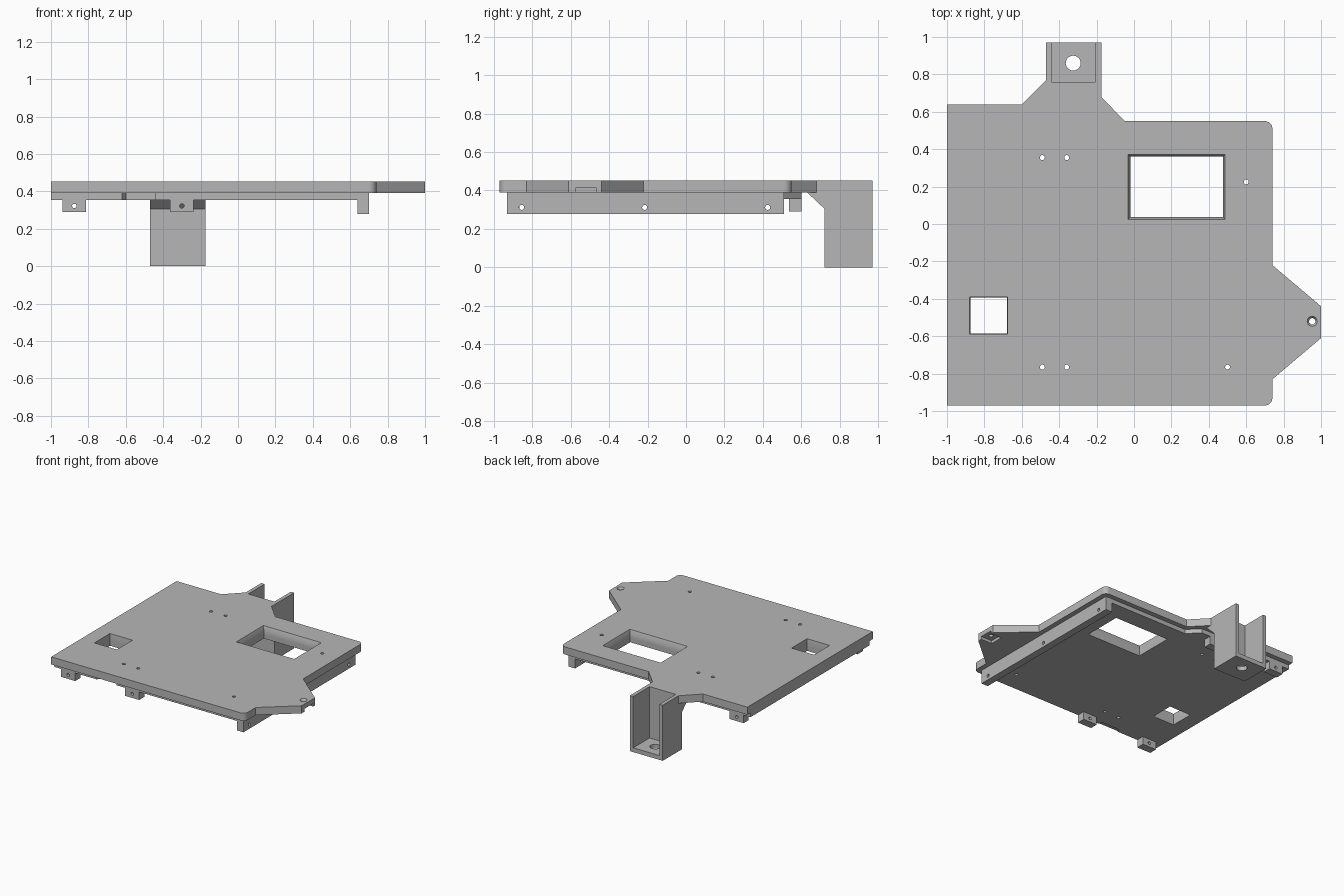
import bpy, bmesh, math
from mathutils import Vector

cube = bpy.data.objects.get("Cube")
if cube:
    bpy.data.objects.remove(cube, do_unlink=True)

grey = bpy.data.materials.new("plain_grey")
grey.use_nodes = True
grey.diffuse_color = (0.47, 0.47, 0.47, 1)
grey.node_tree.nodes["Principled BSDF"].inputs["Base Color"].default_value = grey.diffuse_color

TOP, MID, LOW = 0.452, 0.39, 0.355


def loft(name, bottom, top):
    """Closed solid between two matching loops of points."""
    bm = bmesh.new()
    a = [bm.verts.new(p) for p in bottom]
    b = [bm.verts.new(p) for p in top]
    n = len(a)
    bm.faces.new(a[::-1])
    bm.faces.new(b)
    for i in range(n):
        j = (i + 1) % n
        bm.faces.new((a[i], a[j], b[j], b[i]))
    bmesh.ops.recalc_face_normals(bm, faces=bm.faces)
    mesh = bpy.data.meshes.new(name)
    bm.to_mesh(mesh)
    bm.free()
    mesh.materials.append(grey)
    obj = bpy.data.objects.new(name, mesh)
    bpy.context.collection.objects.link(obj)
    return obj


def slab(name, outline, z0, z1):
    return loft(name, [(x, y, z0) for x, y in outline], [(x, y, z1) for x, y in outline])


def rect(x0, x1, y0, y1):
    return [(x0, y0), (x1, y0), (x1, y1), (x0, y1)]


def box(name, x0, x1, y0, y1, z0, z1):
    return slab(name, rect(x0, x1, y0, y1), z0, z1)


def rod(centre, radius, length, axis, r2=None):
    """Round cutter along an axis."""
    u = Vector((0, 0, 1)) if axis != "Z" else Vector((1, 0, 0))
    w = Vector([float(axis == k) for k in "XYZ"])
    v = w.cross(u)
    loops = []
    for side, r in ((-0.5, radius), (0.5, r2 or radius)):
        c = Vector(centre) + w * length * side
        loops.append([c + (u * math.cos(t) + v * math.sin(t)) * r
                      for t in (math.tau * i / 24 for i in range(24))])
    return loft("cutter", *loops)


def cut(obj, cutters):
    """Subtract the cutters and bake the result."""
    for c in cutters:
        c.hide_render = True
        m = obj.modifiers.new("cut", "BOOLEAN")
        m.operation, m.solver, m.object = "DIFFERENCE", "EXACT", c
    dg = bpy.context.evaluated_depsgraph_get()
    dg.update()
    mesh = bpy.data.meshes.new_from_object(obj.evaluated_get(dg))
    obj.modifiers.clear()
    obj.data = mesh


def corner(cx, cy, r, start):
    return [(cx + r * math.cos(math.radians(start + k * 15)),
             cy + r * math.sin(math.radians(start + k * 15))) for k in range(7)]


# Top plate with bracket arm, side tab and two rounded corners
plate = slab("top_plate",
             [(-1, -0.97)] + corner(0.70, -0.93, 0.04, -90)
             + [(0.74, -0.83), (1, -0.61), (1, -0.44), (0.74, -0.22)]
             + corner(0.70, 0.51, 0.04, 0)
             + [(-0.05, 0.55), (-0.175, 0.68), (-0.175, 0.97), (-0.47, 0.97),
                (-0.47, 0.77), (-0.60, 0.64), (-1, 0.64)], MID, TOP)

# Inset lower layer with a shallow front notch
under = slab("lower_layer",
             [(-1, -0.93), (-0.62, -0.93), (-0.60, -0.90), (-0.44, -0.90), (-0.44, -0.93),
              (0.64, -0.93), (0.64, 0.51), (-0.067, 0.51), (-0.157, 0.60), (-1, 0.60)], LOW, MID)

# Side rail and hanging mounting lugs
rail = box("side_rail", 0.64, 0.70, -0.93, 0.51, 0.278, MID)
lugs = [box("mounting_lug", x - 0.063, x + 0.063, y, y + 0.065, 0.29, LOW)
        for x in (-0.875, -0.30) for y in (-0.93, 0.535)]

# Rear bracket, open at the back
side = [(0.63, MID), (0.72, 0.305), (0.72, 0), (0.97, 0), (0.97, MID)]
bracket = loft("rear_bracket", [(-0.47, y, z) for y, z in side], [(-0.175, y, z) for y, z in side])


# Windows with flared upper edges
def window(x0, x1, y0, y1, f):
    low, high = rect(x0, x1, y0, y1), rect(x0 - f, x1 + f, y0 - f, y1 + f)
    return [slab("cutter", low, 0.3, 0.6),
            loft("cutter", [(x, y, 0.42) for x, y in low], [(x, y, TOP + 0.001) for x, y in high])]


through = window(-0.02, 0.475, 0.038, 0.36, 0.013) + window(-0.875, -0.68, -0.585, -0.393, 0.004)

# Small vertical screw holes
for x, y in ((-0.49, 0.355), (-0.36, 0.355), (-0.49, -0.765), (-0.36, -0.765),
             (0.50, -0.765), (0.60, 0.225)):
    through.append(rod((x, y, 0.4), 0.013, 0.4, "Z"))

# Tab hole with countersink and nut slot, and bracket pocket with its hole
tab = [rod((0.953, -0.52, 0.4), 0.017, 0.4, "Z"),
       rod((0.953, -0.52, TOP), 0.017, 0.03, "Z", 0.037),
       box("cutter", 0.90, 1.1, -0.575, -0.465, 0.3, 0.414)]
pocket = box("cutter", -0.44, -0.205, 0.76, 1.1, 0.035, 0.6)
floor_hole = rod((-0.325, 0.86, 0), 0.04, 0.3, "Z")
rail_holes = [rod((0.67, y, 0.312), 0.013, 0.2, "X") for y in (-0.855, -0.215, 0.425)]
lug_holes = [rod((x, -0.16, 0.322), 0.012, 2, "Y") for x in (-0.875, -0.30)]

cut(plate, through + tab + [pocket])
cut(under, through)
cut(rail, rail_holes)
cut(bracket, [pocket, floor_hole])
for lug in lugs:
    cut(lug, lug_holes)

for c in through + tab + [pocket, floor_hole] + rail_holes + lug_holes:
    bpy.data.objects.remove(c, do_unlink=True)

# Smooth the round holes and corners, keep other edges crisp
bpy.ops.object.select_all(action="DESELECT")
for obj in [plate, under, rail, bracket] + lugs:
    obj.select_set(True)
    bpy.context.view_layer.objects.active = obj
bpy.ops.object.shade_smooth_by_angle(angle=math.radians(25))
